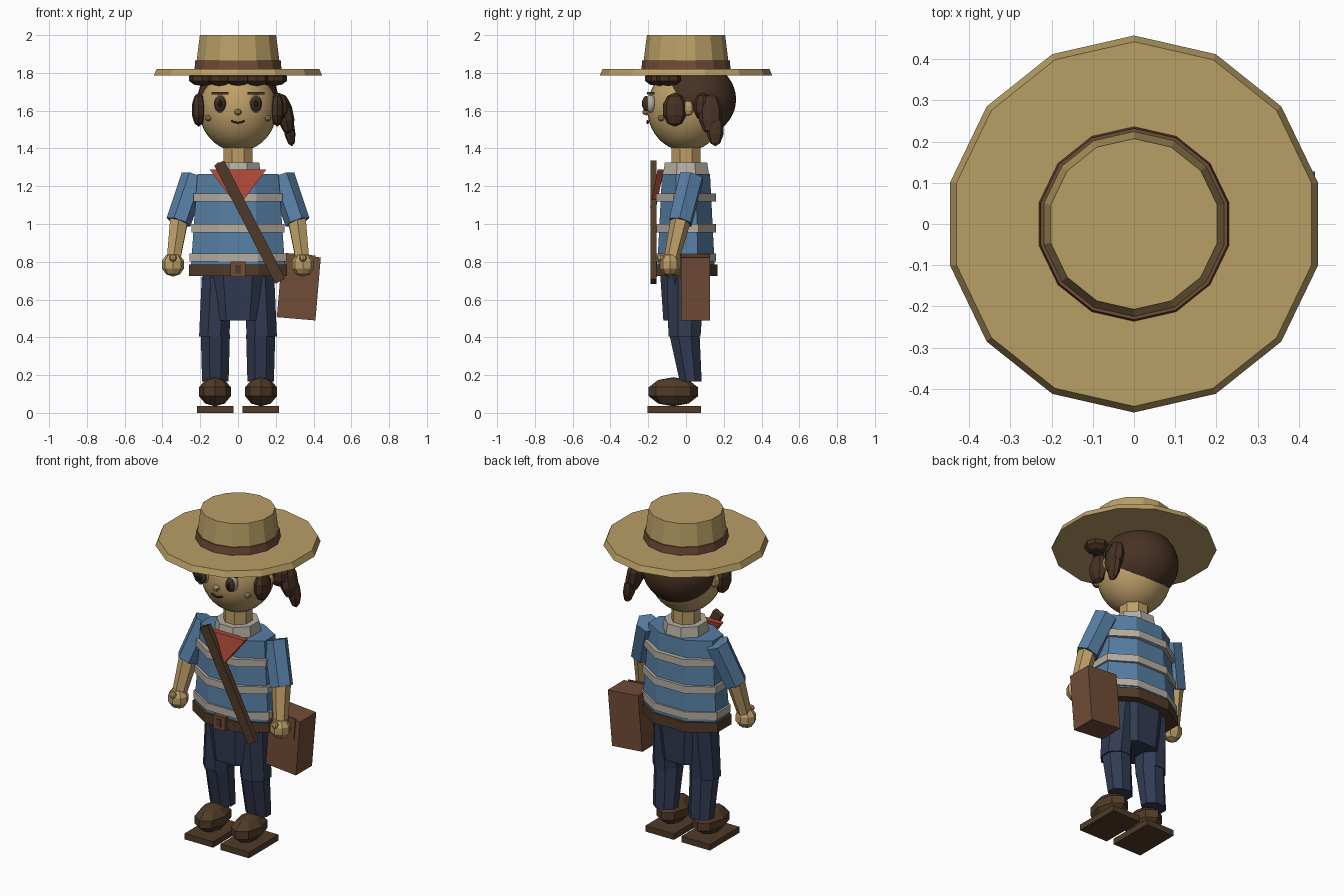
import bpy, bmesh, math
from mathutils import Vector, Matrix

if "Cube" in bpy.data.objects:
    bpy.data.objects.remove(bpy.data.objects["Cube"], do_unlink=True)


def material(name, r, g, b):
    m = bpy.data.materials.new(name)
    m.use_nodes = True
    m.diffuse_color = (r, g, b, 1)
    bsdf = m.node_tree.nodes["Principled BSDF"]
    bsdf.inputs["Base Color"].default_value = (r, g, b, 1)
    bsdf.inputs["Roughness"].default_value = 0.9
    return m


STRAW = material("straw", 0.48, 0.345, 0.13)
SKIN = material("skin", 0.51, 0.345, 0.14)
HAIR = material("dark_hair", 0.062, 0.031, 0.017)
BLUE = material("shirt_blue", 0.095, 0.21, 0.37)
CREAM = material("cream", 0.46, 0.42, 0.36)
NAVY = material("trouser_navy", 0.032, 0.043, 0.085)
RED = material("scarf_red", 0.42, 0.065, 0.04)
BROWN = material("satchel_brown", 0.165, 0.072, 0.038)
LEATHER = material("dark_leather", 0.08, 0.044, 0.021)
BLACK = material("pupil_black", 0.01, 0.008, 0.007)


def finish(name, bm, mat, smooth=False):
    bmesh.ops.recalc_face_normals(bm, faces=bm.faces)
    for f in bm.faces:
        f.smooth = smooth
    me = bpy.data.meshes.new(name)
    bm.to_mesh(me)
    bm.free()
    me.materials.append(mat)
    ob = bpy.data.objects.new(name, me)
    bpy.context.collection.objects.link(ob)
    return ob


def loft(name, mat, sides, rings, flats=True):
    """Skin rings of (x, y, z, half_x, half_y); flats puts faces on the axes."""
    bm = bmesh.new()
    start = math.pi / sides if flats else math.pi / 2
    grow = 1 / math.cos(math.pi / sides) if flats else 1
    loops = []
    for x, y, z, rx, ry in rings:
        angles = [start + math.tau * i / sides for i in range(sides)]
        loops.append([bm.verts.new((x + rx * grow * math.cos(a),
                                    y + ry * grow * math.sin(a), z)) for a in angles])
    for lo, hi in zip(loops, loops[1:]):
        for i in range(sides):
            j = (i + 1) % sides
            bm.faces.new((lo[i], lo[j], hi[j], hi[i]))
    bm.faces.new(loops[0])
    bm.faces.new(loops[-1])
    return finish(name, bm, mat)


def limb(name, mat, a, b, ra, rb, sides=6):
    a, b = Vector(a), Vector(b)
    d = b - a
    bm = bmesh.new()
    m = Matrix.Translation((a + b) / 2) @ d.to_track_quat("Z", "X").to_matrix().to_4x4()
    bmesh.ops.create_cone(bm, cap_ends=True, segments=sides, radius1=ra,
                          radius2=rb, depth=d.length, matrix=m)
    return finish(name, bm, mat)


def ball(name, mat, loc, scale, segs=8, rings=5, smooth=False, turn=0):
    bm = bmesh.new()
    m = (Matrix.Translation(loc) @ Matrix.Rotation(turn, 4, "Y")
         @ Matrix.Diagonal((*scale, 1)))
    bmesh.ops.create_uvsphere(bm, u_segments=segs, v_segments=rings, radius=1, matrix=m)
    return finish(name, bm, mat, smooth)


def box(name, mat, loc, size, turn=0):
    bm = bmesh.new()
    m = (Matrix.Translation(loc) @ Matrix.Rotation(turn, 4, "Y")
         @ Matrix.Diagonal((*size, 1)))
    bmesh.ops.create_cube(bm, size=1, matrix=m)
    return finish(name, bm, mat)


# Hat
loft("hat_brim", STRAW, 14, [(0, 0, 1.785, .457, .457), (0, 0, 1.82, .442, .442)], False)
loft("hat_crown", STRAW, 14, [(0, 0, 1.82, .23, .23), (0, 0, 2, .207, .207)], False)
loft("hat_band", BROWN, 14, [(0, 0, 1.82, .236, .236), (0, 0, 1.866, .232, .232)], False)

# Head and hair
ball("head", SKIN, (0, 0, 1.61), (.207, .205, .225), 32, 20, True)
ball("hair_cap", HAIR, (0, .05, 1.66), (.214, .215, .2), 32, 20, True)
for i in range(5):
    x = (i - 2) * .095
    ball(f"fringe_{i + 1}", HAIR, (x, -.15 + 1.6 * x * x, 1.77), (.073, .07, .04))
ball("ponytail_top", HAIR, (.215, .09, 1.62), (.06, .05, .075))
ball("ponytail_middle", HAIR, (.25, .13, 1.58), (.045, .065, .11), turn=-.2)
ball("ponytail_end", HAIR, (.272, .155, 1.5), (.03, .045, .09), turn=-.15)

# Face
for s, side in ((-1, "right"), (1, "left")):
    ball(f"{side}_sidelock", HAIR, (s * .208, -.06, 1.605), (.038, .066, .09))
    ball(f"{side}_ear", SKIN, (s * .205, .012, 1.615), (.022, .03, .042))
    x = s * .095
    ball(f"{side}_eye_white", CREAM, (x, -.188, 1.637), (.032, .03, .047), 16, 10, True)
    ball(f"{side}_iris", HAIR, (x, -.212, 1.637), (.029, .019, .041), 16, 10, True)
    ball(f"{side}_pupil", BLACK, (x, -.226, 1.637), (.014, .008, .022), 12, 8, True)
    box(f"{side}_eyebrow", HAIR, (x, -.186, 1.693), (.088, .04, .014))
    ball(f"{side}_cheek", SKIN, (s * .158, -.132, 1.56), (.018, .018, .016))
ball("nose", SKIN, (0, -.21, 1.592), (.02, .022, .017))
mouth = [(x, -.203, 1.535 + 9 * x * x) for x in (-.035, -.018, 0, .018, .035)]
for i, (a, b) in enumerate(zip(mouth, mouth[1:])):
    limb(f"mouth_{i + 1}", HAIR, a, b, .006, .006)

# Neck, collar and shirt
loft("neck", SKIN, 8, [(0, 0, 1.3, .077, .077), (0, 0, 1.43, .077, .077)])
loft("collar", CREAM, 8, [(0, 0, 1.262, .122, .122), (0, 0, 1.325, .112, .112)])
loft("shirt", BLUE, 8, [(0, 0, .76, .25, .153), (0, 0, 1.265, .215, .127)])
for i, (z, rx) in enumerate(((.823, .256), (.978, .247), (1.14, .236))):
    loft(f"shirt_stripe_{i + 1}", CREAM, 8,
         [(0, 0, z - .022, rx, .158), (0, 0, z + .022, rx, .158)])

# Belt
loft("belt", LEATHER, 8, [(0, 0, .725, .259, .166), (0, 0, .785, .259, .166)])
box("buckle", BROWN, (0, -.168, .76), (.082, .03, .082))
box("buckle_prong", LEATHER, (0, -.184, .76), (.03, .008, .045))

# Trousers
loft("hips", NAVY, 8, [(0, -.005, .49, .15, .115), (0, -.005, .74, .19, .132)])
for s, side in ((-1, "right"), (1, "left")):
    x = s * .12
    loft(f"{side}_thigh", NAVY, 8, [(x + s * .006, -.008, .405, .08, .085),
                                    (x - s * .01, 0, .72, .082, .1)])
    loft(f"{side}_shin", NAVY, 8, [(x, .025, .165, .07, .058),
                                   (x, -.008, .415, .077, .08)])
    # Shoes
    ball(f"{side}_shoe", LEATHER, (s * .122, -.067, .112), (.088, .137, .077))
    box(f"{side}_sole", LEATHER, (s * .121, -.062, .018), (.192, .285, .036))

    # Arms and hands
    shoulder, elbow = (s * .232, .03, 1.25), (s * .315, -.03, 1.01)
    limb(f"{side}_sleeve", BLUE, shoulder, elbow, .07, .067)
    limb(f"{side}_forearm", SKIN, (s * .31, -.025, 1.035), (s * .343, -.08, .8), .055, .04)
    ball(f"{side}_hand", SKIN, (s * .344, -.085, .785), (.062, .056, .063))
    ball(f"{side}_thumb", SKIN, (s * .344, -.135, .82), (.02, .02, .02))

# Neck scarf: leaning triangular plate
bm = bmesh.new()
corners = [(-.15, -.138, 1.288), (.15, -.138, 1.288), (0, -.178, 1.088)]
front, back = [[bm.verts.new((x, y + d, z)) for x, y, z in corners] for d in (-.012, .02)]
bm.faces.new(front)
bm.faces.new(back)
for i in range(3):
    j = (i + 1) % 3
    bm.faces.new((front[i], front[j], back[j], back[i]))
finish("neck_scarf", bm, RED)

# Satchel and strap
box("strap", LEATHER, (.062, -.173, 1.01), (.058, .032, .705), math.atan2(-.32, .62))
box("satchel", BROWN, (.322, .05, .665), (.205, .155, .335), .085)
box("satchel_flap", BROWN, (.325, -.029, .775), (.16, .008, .13), .085)
